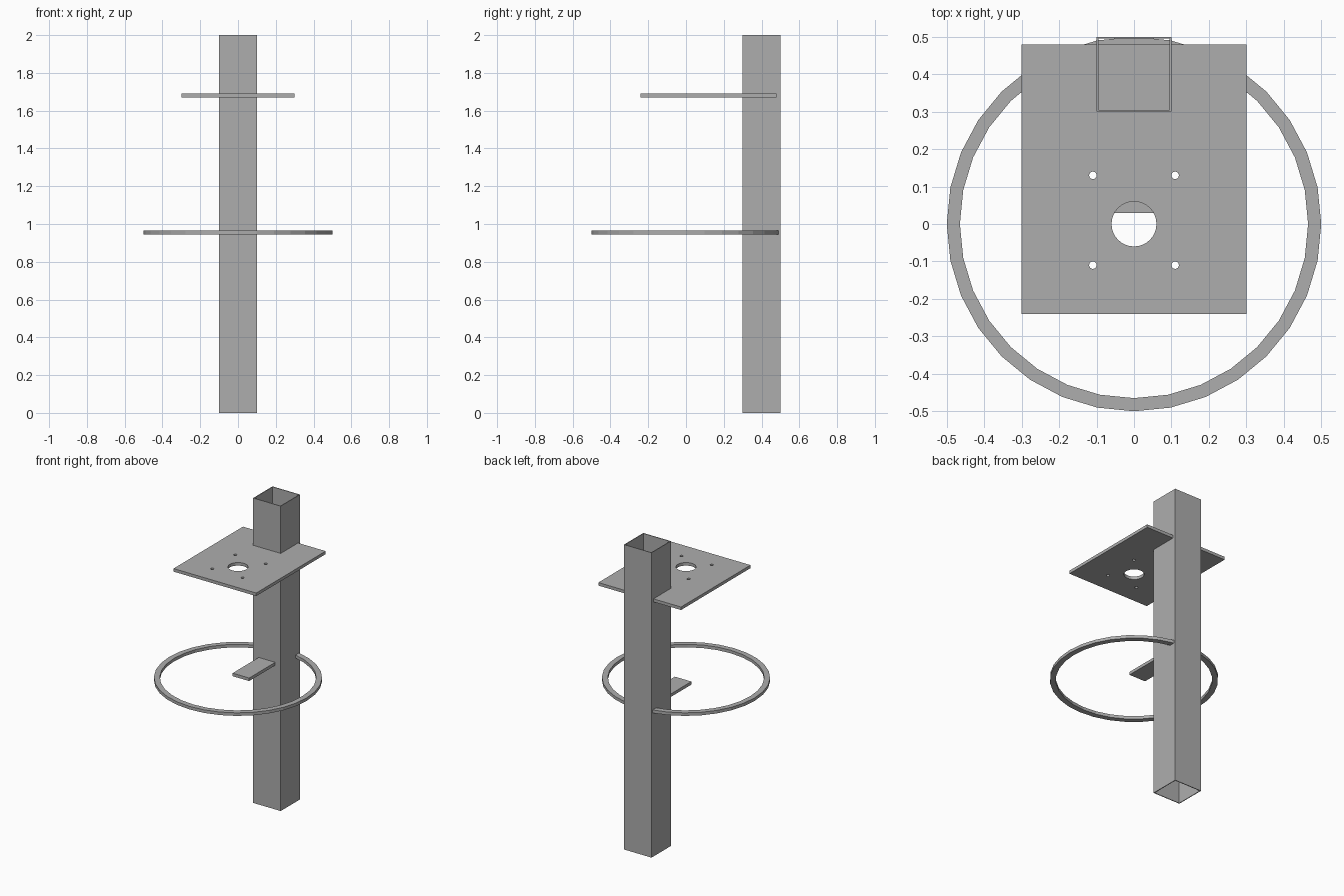
import bpy
import bmesh
from math import cos, sin, tau

if "Cube" in bpy.data.objects:
    bpy.data.objects.remove(bpy.data.objects["Cube"], do_unlink=True)

steel = bpy.data.materials.new("grey steel")
steel.use_nodes = True
GREY = (0.42, 0.42, 0.42, 1)
steel.diffuse_color = GREY
steel.node_tree.nodes["Principled BSDF"].inputs["Base Color"].default_value = GREY


def rect(x, y0, y1):
    return [(-x, y0), (x, y0), (x, y1), (-x, y1)]


def circle(radius, sides, x=0, y=0):
    return [(x + radius * cos(tau * i / sides), y + radius * sin(tau * i / sides))
            for i in range(sides)]


def extruded(name, outlines, z0, z1):
    """Flat profile (first outline solid, the others holes) extruded from z0 to z1."""
    curve = bpy.data.curves.new(name, "CURVE")
    curve.dimensions = "2D"
    curve.fill_mode = "BOTH"
    curve.extrude = (z1 - z0) / 2
    for points in outlines:
        spline = curve.splines.new("POLY")
        spline.points.add(len(points) - 1)
        for point, (x, y) in zip(spline.points, points):
            point.co = (x, y, 0, 1)
        spline.use_cyclic_u = True
        spline.use_smooth = False
    temp = bpy.data.objects.new(name + " profile", curve)
    bpy.context.collection.objects.link(temp)
    bpy.context.view_layer.update()
    mesh = bpy.data.meshes.new_from_object(
        temp.evaluated_get(bpy.context.evaluated_depsgraph_get()))
    bpy.data.objects.remove(temp, do_unlink=True)

    # Weld caps to sides and keep the faces flat
    bm = bmesh.new()
    bm.from_mesh(mesh)
    bmesh.ops.remove_doubles(bm, verts=bm.verts, dist=1e-5)
    bmesh.ops.recalc_face_normals(bm, faces=bm.faces)
    for face in bm.faces:
        face.smooth = False
    bm.to_mesh(mesh)
    bm.free()
    mesh.materials.clear()
    mesh.materials.append(steel)
    mesh.name = name
    obj = bpy.data.objects.new(name, mesh)
    obj.location.z = (z0 + z1) / 2
    bpy.context.collection.objects.link(obj)
    return obj


# Hollow square post
extruded("post", [rect(0.1, 0.3, 0.5), rect(0.095, 0.305, 0.495)], 0, 2)

# Mounting plate with a central opening and four bolt holes
bolt_holes = [circle(0.01, 16, x, y) for x in (-0.11, 0.11) for y in (-0.11, 0.13)]
extruded("mounting_plate", [rect(0.3, -0.24, 0.48), circle(0.06, 32)] + bolt_holes,
         1.67, 1.69)

# Hoop and the short tab reaching towards its centre
extruded("hoop", [circle(0.5, 32), circle(0.465, 32)], 0.945, 0.965)
extruded("tab", [rect(0.06, 0.03, 0.3)], 0.945, 0.965)
